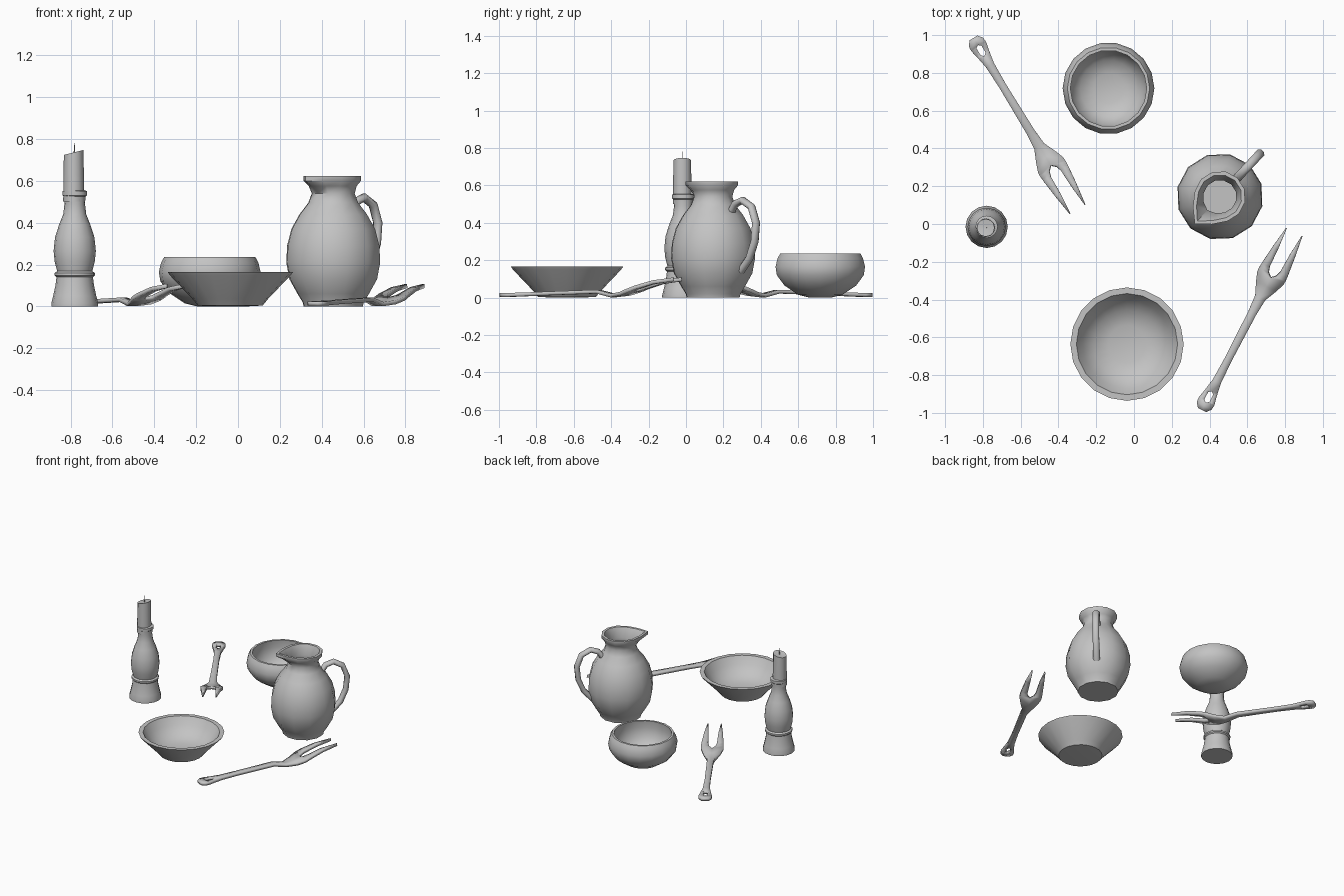
import bpy, bmesh, math
from mathutils import Vector

cube = bpy.data.objects.get("Cube")
if cube:
    bpy.data.objects.remove(cube, do_unlink=True)

# Single grey clay colour
clay = bpy.data.materials.new("grey_clay")
clay.use_nodes = True
clay.diffuse_color = (0.55, 0.55, 0.55, 1)
clay.node_tree.nodes["Principled BSDF"].inputs["Base Color"].default_value = clay.diffuse_color


def finish(bm, name, location=(0, 0, 0), turn=0.0, sharp=45):
    """Turn a bmesh into a named, shaded object."""
    bmesh.ops.remove_doubles(bm, verts=bm.verts, dist=0.0001)
    bmesh.ops.recalc_face_normals(bm, faces=bm.faces)
    mesh = bpy.data.meshes.new(name)
    bm.to_mesh(mesh)
    bm.free()
    mesh.materials.append(clay)
    mesh.shade_smooth()
    mesh.set_sharp_from_angle(angle=math.radians(sharp))
    obj = bpy.data.objects.new(name, mesh)
    obj.location = location
    obj.rotation_euler.z = turn
    bpy.context.scene.collection.objects.link(obj)
    return obj


def bridge(bm, rings):
    """Join consecutive closed rings of vertices with quads."""
    for low, high in zip(rings, rings[1:]):
        count = len(low)
        for i in range(count):
            j = (i + 1) % count
            bm.faces.new((low[i], low[j], high[j], high[i]))


def lathe(profile, sides):
    """Revolve (radius, height) pairs; the first and last rings are capped."""
    bm = bmesh.new()
    rings = []
    for radius, height in profile:
        angles = [math.tau * i / sides for i in range(sides)]
        rings.append([bm.verts.new((radius * math.cos(a), radius * math.sin(a), height))
                      for a in angles])
    bridge(bm, rings)
    bm.faces.new(rings[0])
    bm.faces.new(rings[-1])
    return bm


# Wide open bowl with a flat rim
finish(lathe([(0.08, 0), (0.155, 0.004), (0.18, 0.035), (0.288, 0.148), (0.3, 0.165),
              (0.268, 0.165), (0.235, 0.11), (0.18, 0.055), (0.1, 0.03)], 20),
       "wide_bowl", (-0.037, -0.636, 0))

# Deep rounded bowl with a turned-in lip
finish(lathe([(0.06, 0), (0.12, 0.015), (0.195, 0.065), (0.236, 0.12), (0.243, 0.165),
              (0.232, 0.21), (0.218, 0.235), (0.202, 0.235), (0.208, 0.18),
              (0.195, 0.11), (0.15, 0.055), (0.08, 0.03)], 18),
       "deep_bowl", (-0.135, 0.718, 0))

# Jug body, with its rim pulled out into a spout along local +x
jug_place = (0.455, 0.145, 0)
spout_turn = math.atan2(-0.14, -0.13)
jug = lathe([(0.145, 0), (0.15, 0.02), (0.175, 0.06), (0.215, 0.13), (0.23, 0.21), (0.226, 0.29),
             (0.205, 0.37), (0.165, 0.44), (0.122, 0.495), (0.105, 0.54), (0.115, 0.575),
             (0.136, 0.6), (0.136, 0.622), (0.116, 0.622), (0.088, 0.55), (0.1, 0.49),
             (0.18, 0.39), (0.205, 0.25), (0.18, 0.11), (0.12, 0.04)], 12)
for v in jug.verts:
    lift = min(1, max(0, (v.co.z - 0.54) / 0.06))
    facing = max(0, v.co.xy.normalized().x) ** 8
    v.co.x += 0.06 * lift * facing
finish(jug, "jug_body", jug_place, spout_turn)

# Jug handle, a strap swept behind the spout; points are (distance, height)
path = [Vector((-d, 0, z)) for d, z in
        [(0.12, 0.44), (0.16, 0.5), (0.215, 0.52), (0.28, 0.485), (0.313, 0.4),
         (0.303, 0.3), (0.265, 0.21), (0.2, 0.14)]]
handle = bmesh.new()
rings = []
for i, point in enumerate(path):
    along = (path[min(i + 1, len(path) - 1)] - path[max(i - 1, 0)]).normalized()
    side = Vector((0, 1, 0))
    out = along.cross(side)
    ring = []
    for k in range(8):
        a = math.tau * (k + 0.5) / 8
        ring.append(handle.verts.new(point + side * 0.025 * math.cos(a) + out * 0.02 * math.sin(a)))
    rings.append(ring)
bridge(handle, rings)
handle.faces.new(rings[0])
handle.faces.new(rings[-1])
finish(handle, "jug_handle", jug_place, spout_turn, 60)

# Candlestick with a flared foot, bulging stem and collar
finish(lathe([(0.112, 0), (0.112, 0.015), (0.103, 0.05), (0.092, 0.1), (0.087, 0.14),
              (0.096, 0.148), (0.096, 0.16), (0.084, 0.168), (0.096, 0.215), (0.101, 0.265),
              (0.094, 0.33), (0.075, 0.39), (0.055, 0.44), (0.049, 0.49), (0.052, 0.525),
              (0.059, 0.53), (0.059, 0.55), (0.046, 0.555)], 16),
       "candlestick", (-0.78, -0.015, 0))

# Candle with a slanted top, and its wick
candle = lathe([(0.05, 0.5), (0.049, 0.6), (0.047, 0.735), (0.015, 0.73)], 12)
for v in candle.verts:
    if v.co.z > 0.7:
        v.co.z += v.co.x * 0.25
finish(candle, "candle", (-0.785, -0.02, 0))
finish(lathe([(0.003, 0.72), (0.002, 0.78)], 6), "wick", (-0.782, -0.02, 0))

# Fork stations: along, height, inner half width, outer half width
stations = [(0, 0.014, 0, 0.024), (0.025, 0.014, 0, 0.044), (0.045, 0.014, 0, 0.046),
            (0.055, 0.014, 0.015, 0.046), (0.1, 0.016, 0.015, 0.036), (0.112, 0.016, 0, 0.034),
            (0.17, 0.018, 0, 0.024), (0.3, 0.023, 0, 0.02), (0.58, 0.032, 0, 0.023),
            (0.67, 0.011, 0, 0.03), (0.74, 0.02, 0, 0.06), (0.79, 0.036, 0, 0.078),
            (0.81, 0.043, 0.022, 0.079), (0.84, 0.054, 0.031, 0.077), (0.94, 0.082, 0.034, 0.066),
            (1.06, 0.098, 0.044, 0.049)]


def make_fork(name, end, tip):
    bm = bmesh.new()
    for sign in (-1, 1):
        rows = [[bm.verts.new((u, sign * v, z)) for v in (inner, outer)]
                for u, z, inner, outer in stations]
        for a, b in zip(rows, rows[1:]):
            bm.faces.new((a[0], b[0], b[1], a[1]))
    turn = math.atan2(tip[1] - end[1], tip[0] - end[0])
    fork = finish(bm, name, (end[0], end[1], 0), turn, 30)
    plate = fork.modifiers.new("thickness", "SOLIDIFY")
    plate.thickness = 0.02
    plate.offset = 0


make_fork("front_fork", (0.36, -0.985), (0.847, -0.045))
make_fork("back_fork", (-0.85, 0.985), (-0.3, 0.08))
